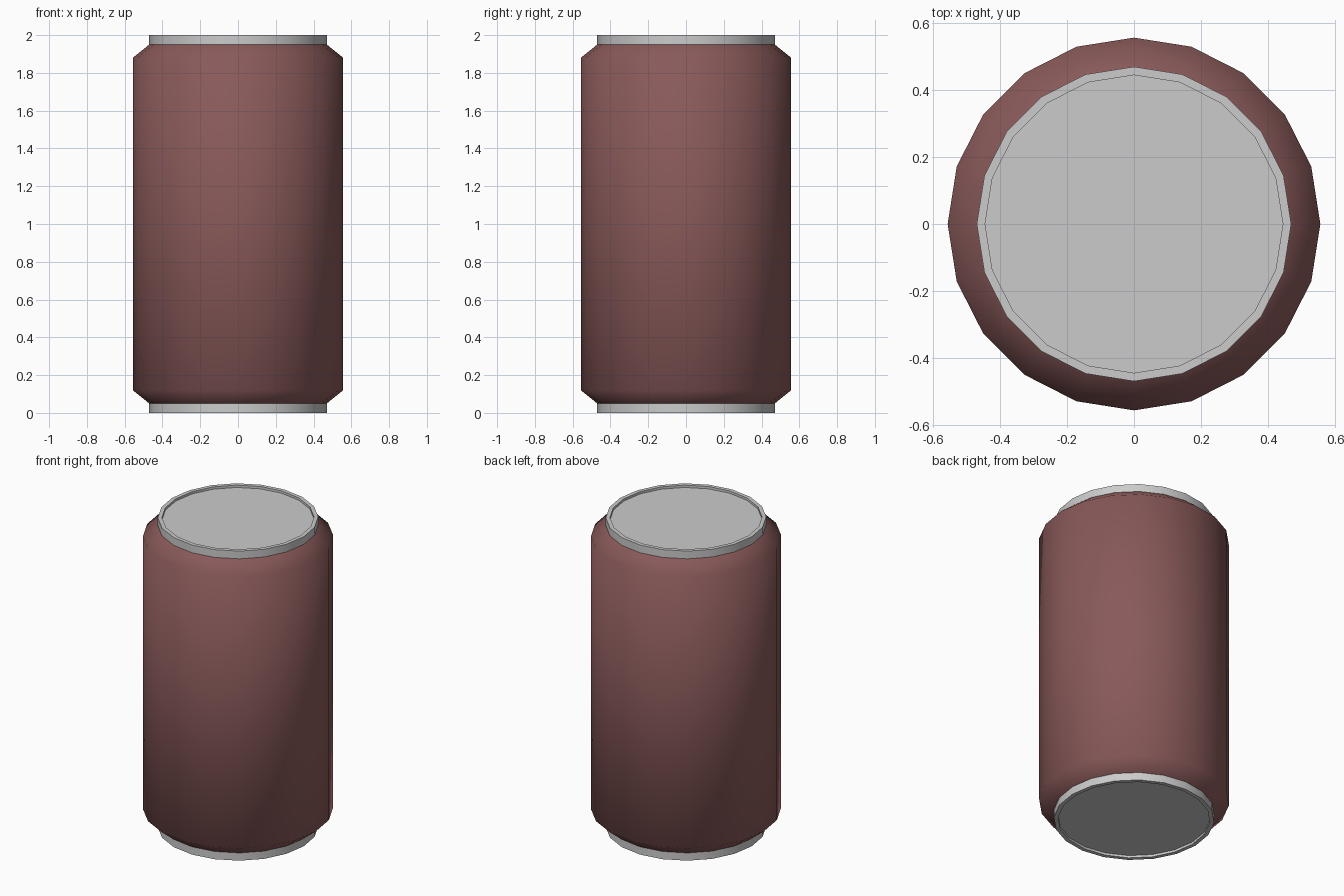
import bpy, bmesh, math

if "Cube" in bpy.data.objects:
    bpy.data.objects.remove(bpy.data.objects["Cube"])

SIDES = 20

red = bpy.data.materials.new("dark_red")
red.diffuse_color = (0.25, 0.10, 0.10, 1)
red.use_nodes = True
red.node_tree.nodes["Principled BSDF"].inputs["Base Color"].default_value = red.diffuse_color


def lathe(name, profile, cap=None, material=None, smooth=60):
    """Revolve (radius, z) points about z; cap fills the ring with that index."""
    bm = bmesh.new()
    rings = []
    for r, z in profile:
        rings.append([bm.verts.new((r * math.cos(2 * math.pi * i / SIDES),
                                    r * math.sin(2 * math.pi * i / SIDES), z))
                      for i in range(SIDES)])
    for a, b in zip(rings, rings[1:]):
        for i in range(SIDES):
            j = (i + 1) % SIDES
            bm.faces.new((a[i], a[j], b[j], b[i]))
    if cap is not None:
        bm.faces.new(rings[cap])
    bmesh.ops.recalc_face_normals(bm, faces=bm.faces)
    mesh = bpy.data.meshes.new(name)
    bm.to_mesh(mesh)
    bm.free()
    obj = bpy.data.objects.new(name, mesh)
    bpy.context.collection.objects.link(obj)
    if material:
        mesh.materials.append(material)
    bpy.ops.object.select_all(action='DESELECT')
    obj.select_set(True)
    bpy.context.view_layer.objects.active = obj
    bpy.ops.object.shade_smooth_by_angle(angle=math.radians(smooth))
    return obj


# Painted wall with chamfered shoulders
body = lathe("can_body", [(0.47, 0.05), (0.557, 0.12), (0.557, 1.88), (0.47, 1.95)],
             material=red)

# Bare metal ends: outer rim, flat lip, recessed disc
for name, edge, inward in (("can_bottom", 0.0, 1), ("can_top", 2.0, -1)):
    end = lathe(name, [(0.47, edge + inward * 0.05), (0.47, edge),
                       (0.445, edge), (0.445, edge + inward * 0.015)], cap=3)
    # Normals point out of the can
    flip = end.data.polygons[-1].normal.z * inward > 0
    if flip:
        end.data.flip_normals()

# Outward normals on the wall
p = body.data.polygons[SIDES]
if p.normal.dot(p.center) < 0:
    body.data.flip_normals()
